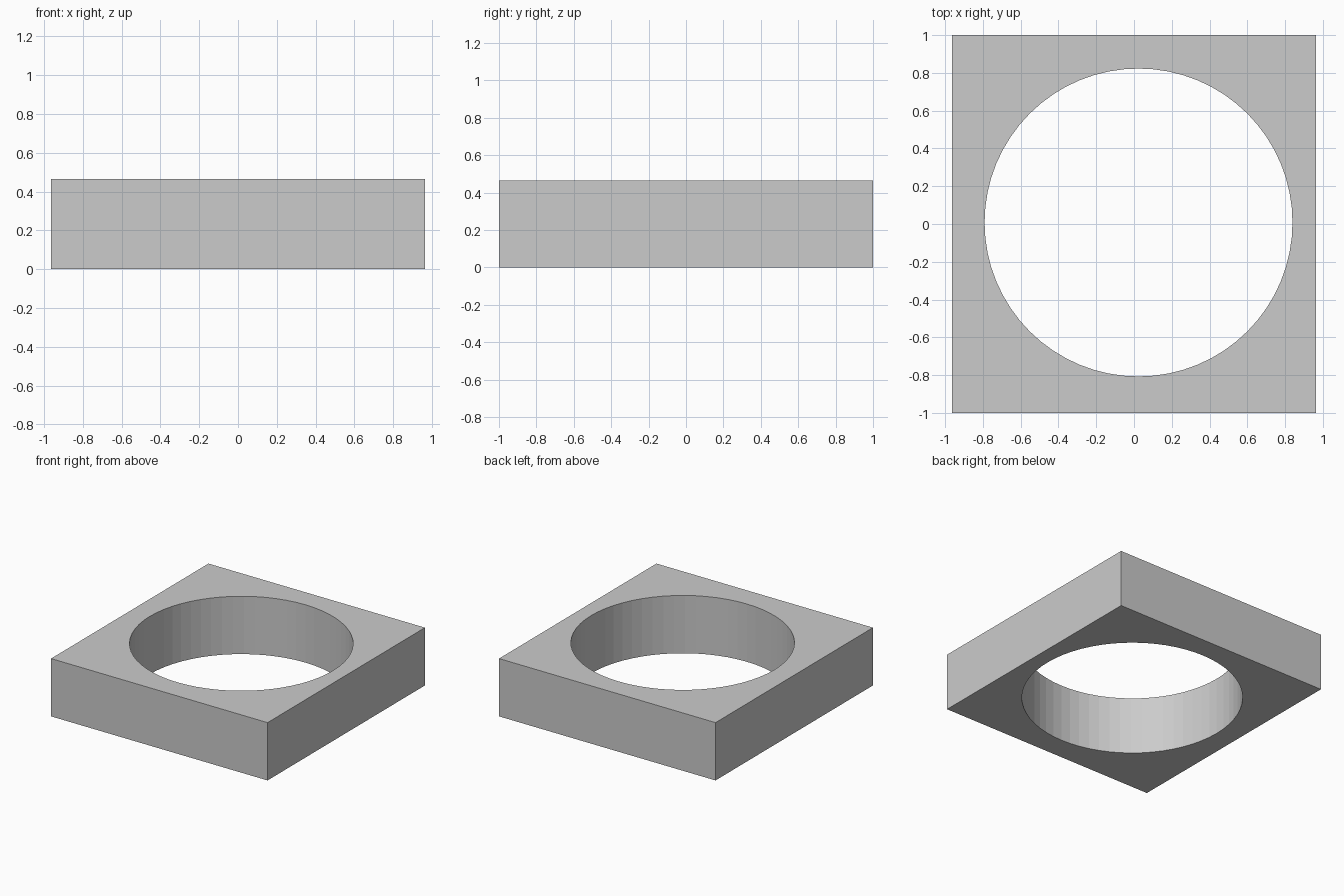
import bpy

if "Cube" in bpy.data.objects:
    bpy.data.objects.remove(bpy.data.objects["Cube"])

WIDTH, DEPTH, HEIGHT = 1.926, 2.0, 0.465
HOLE_RADIUS, HOLE_X, HOLE_Y = 0.815, 0.024, 0.008

# Rectangular block standing on the ground
bpy.ops.mesh.primitive_cube_add(size=1, location=(0, 0, HEIGHT / 2))
block = bpy.context.object
block.name = "block"
block.scale = (WIDTH, DEPTH, HEIGHT)
bpy.ops.object.transform_apply(location=False, rotation=False, scale=True)

# Cutter for the slightly off-centre round through hole
bpy.ops.mesh.primitive_cylinder_add(vertices=64, radius=HOLE_RADIUS, depth=HEIGHT * 2,
                                    location=(HOLE_X, HOLE_Y, HEIGHT / 2))
cutter = bpy.context.object
cutter.name = "hole_cutter"
cutter.hide_render = True

# Cut the hole and drop the cutter
cut = block.modifiers.new("round_hole", 'BOOLEAN')
cut.operation = 'DIFFERENCE'
cut.solver = 'EXACT'
cut.object = cutter
bpy.context.view_layer.objects.active = block
bpy.ops.object.modifier_apply(modifier=cut.name)
bpy.data.objects.remove(cutter, do_unlink=True)
